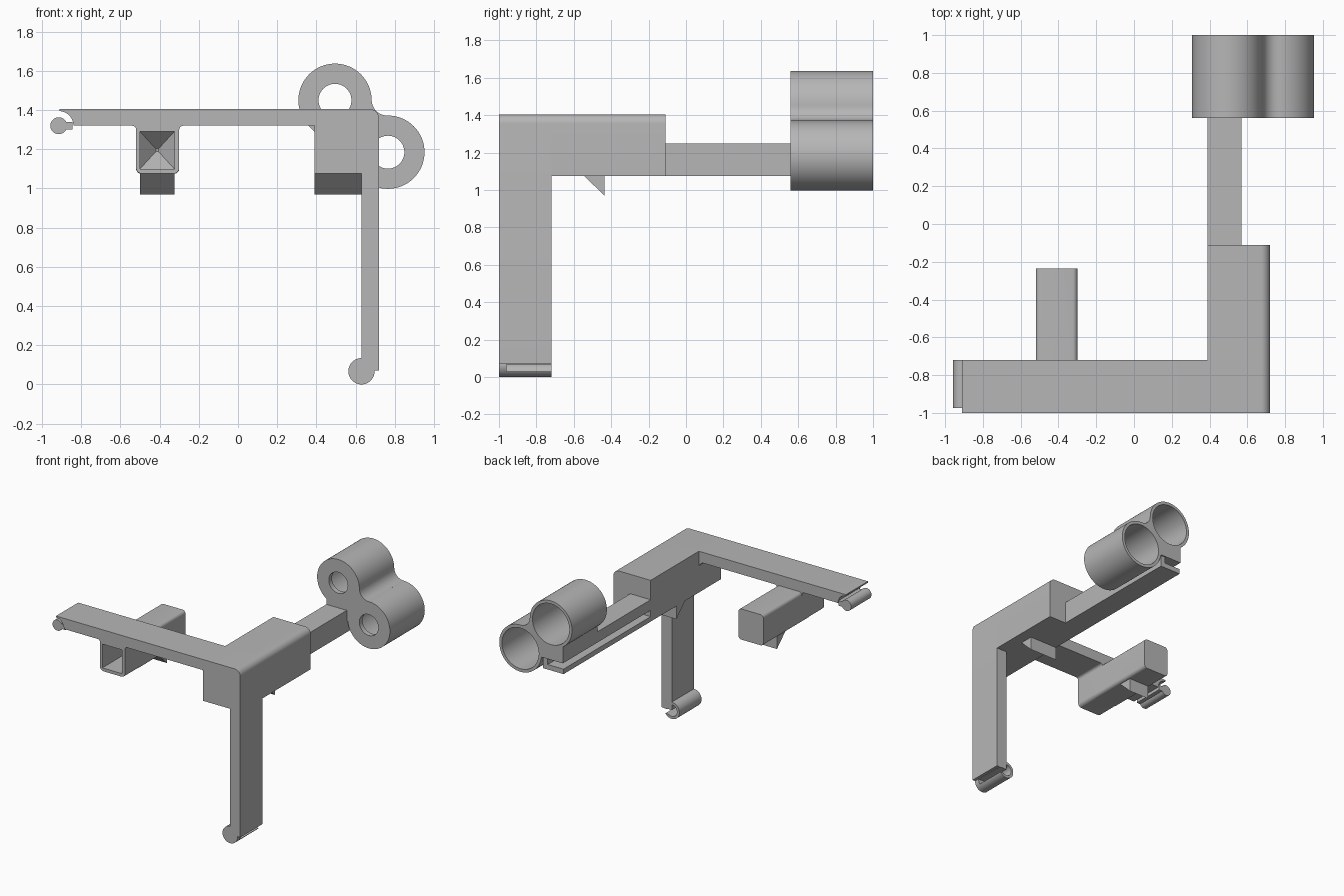
import bpy, bmesh
from math import sin, cos, pi, radians
from mathutils import Vector

cube = bpy.data.objects.get("Cube")
if cube:
    bpy.data.objects.remove(cube, do_unlink=True)

GREY = (0.47, 0.47, 0.47, 1.0)
grey = bpy.data.materials.new("plain grey")
grey.use_nodes = True
grey.diffuse_color = GREY
grey.node_tree.nodes["Principled BSDF"].inputs["Base Color"].default_value = GREY


def prism(name, profile, start, end, taper=1.0, axis="y"):
    """Extrude an outline along y (outline in x, z) or along x (outline in y, z)."""
    def place(a, b, t):
        return (a, t, b) if axis == "y" else (t, a, b)
    ca = sum(p[0] for p in profile) / len(profile)
    cb = sum(p[1] for p in profile) / len(profile)
    bm = bmesh.new()
    near = [bm.verts.new(place(a, b, start)) for a, b in profile]
    far = [bm.verts.new(place(ca + (a - ca) * taper, cb + (b - cb) * taper, end))
           for a, b in profile]
    bm.faces.new(near)
    bm.faces.new(far[::-1])
    for i in range(len(near)):
        j = (i + 1) % len(near)
        bm.faces.new((near[j], near[i], far[i], far[j]))
    bmesh.ops.recalc_face_normals(bm, faces=bm.faces)
    mesh = bpy.data.meshes.new(name)
    bm.to_mesh(mesh)
    bm.free()
    mesh.materials.append(grey)
    ob = bpy.data.objects.new(name, mesh)
    bpy.context.collection.objects.link(ob)
    return ob


def arc(x, z, r, a0, a1, n=12):
    steps = [radians(a0 + (a1 - a0) * i / n) for i in range(n + 1)]
    return [(x + r * cos(a), z + r * sin(a)) for a in steps]


def circle(x, z, r, n=48):
    return arc(x, z, r, 0, 360, n)[:-1]


def rect(x0, x1, z0, z1):
    return [(x0, z0), (x1, z0), (x1, z1), (x0, z1)]


def rounded(x0, x1, z0, z1, r):
    return (arc(x0 + r, z0 + r, r, 180, 270, 5) + arc(x1 - r, z0 + r, r, 270, 360, 5)
            + arc(x1 - r, z1 - r, r, 0, 90, 5) + arc(x0 + r, z1 - r, r, 90, 180, 5))


def combine(ob, other, operation="DIFFERENCE"):
    """Apply a boolean and remove the helper object."""
    mod = ob.modifiers.new("bool", "BOOLEAN")
    mod.operation, mod.solver, mod.object = operation, "EXACT", other
    bpy.context.view_layer.update()
    deps = bpy.context.evaluated_depsgraph_get()
    mesh = bpy.data.meshes.new_from_object(ob.evaluated_get(deps))
    ob.modifiers.clear()
    ob.data = mesh
    bpy.data.objects.remove(other, do_unlink=True)


FRONT, ARM_BACK, BLOCK_BACK = -1.0, -0.72, -0.11
TOP, UNDER, BASE = 1.405, 1.32, 1.075
corner = arc(0.67, TOP - 0.05, 0.05, 0, 90, 8)

# Arm and leg in one bent bar, with a hollowed tip for the hook
frame = prism("arm_and_leg", [(-0.91, UNDER), (0.39, UNDER), (0.39, BASE), (0.63, BASE),
                              (0.63, 0.07), (0.72, 0.07)] + corner + [(-0.91, TOP)],
              FRONT, ARM_BACK)
combine(frame, prism("tip_cutter", circle(-0.915, UNDER, 0.075), FRONT - 0.1, ARM_BACK + 0.1))

# Bead on the arm tip with its neck
bead = prism("arm_hook", circle(-0.915, UNDER, 0.043, 32), -0.975, ARM_BACK)
neck = prism("arm_hook_neck", rect(-0.9, -0.845, 1.3, 1.34), -0.975, ARM_BACK)

# Hollow clip at the foot, closed at the front and slit along one side
foot = prism("foot_clip", circle(0.63, 0.067, 0.067), FRONT, ARM_BACK)
combine(foot, prism("foot_bore", circle(0.63, 0.067, 0.046), -0.96, ARM_BACK + 0.1))
combine(foot, prism("foot_slit", rect(0.64, 0.75, 0.03, 0.068), -0.96, ARM_BACK + 0.1))

# Corner block running to the back
block = prism("corner_block", [(0.39, BASE), (0.72, BASE)] + corner + [(0.39, TOP)],
              ARM_BACK, BLOCK_BACK)
gusset = prism("corner_gusset", [(0.36, UNDER), (0.39, UNDER), (0.39, 1.29)],
               FRONT + 0.02, ARM_BACK)

# Square socket under the arm, with a tapered blind end
socket_outline = (arc(-0.54, 1.3, 0.02, 90, 0, 5) + arc(-0.49, BASE + 0.03, 0.03, 180, 270, 5)
                  + arc(-0.33, BASE + 0.03, 0.03, 270, 360, 5) + arc(-0.28, 1.3, 0.02, 180, 90, 5))
socket = prism("socket_tube", socket_outline, FRONT, ARM_BACK)
combine(socket, prism("socket_back", rounded(-0.52, -0.3, BASE, UNDER, 0.025),
                      ARM_BACK - 0.1, -0.235), "UNION")
hole = rect(-0.5, -0.325, 1.1, 1.29)
combine(socket, prism("socket_bore", hole, FRONT - 0.1, -0.36))
combine(socket, prism("socket_point", hole, -0.3601, -0.27, 0.08))

# Matching snap teeth below the socket and the block
for name, x0, x1 in (("socket_tooth", -0.5, -0.325), ("block_tooth", 0.39, 0.63)):
    prism(name, [(-0.545, BASE), (-0.435, BASE), (-0.435, 0.97)], x0, x1, axis="x")

# Rail with a side groove
rail = prism("rail", [(0.39, BASE), (0.57, BASE), (0.57, 1.25), (0.39, 1.25), (0.39, 1.165),
                      (0.53, 1.165), (0.53, 1.115), (0.39, 1.115)], BLOCK_BACK, 0.99)

# Twin cups joined by a filleted web
R, CUP_FRONT, CUP_BACK = 0.187, 0.56, 1.0
centres = [Vector((0.495, 1.45)), Vector((0.765, 1.185))]
mid = (centres[0] + centres[1]) / 2
along = centres[1] - centres[0]
fillet = 0.08
side = Vector((-along.y, along.x)).normalized()
fc = mid + side * ((R + fillet) ** 2 - (along.length / 2) ** 2) ** 0.5
touch = [fc + (c - fc).normalized() * fillet for c in centres]
angles = [(t - fc) for t in touch]
sweep = angles[0].angle(angles[1])
curve = []
for i in range(13):
    t = i / 12
    d = (angles[0] * sin((1 - t) * sweep) + angles[1] * sin(t * sweep)) / sin(sweep)
    curve.append(tuple(fc + d))
web = [tuple(centres[0])] + curve + [tuple(centres[1]), (0.6, 1.165), (0.39, 1.165), (0.39, 1.3)]
cups = prism("twin_cups", circle(*centres[0], R, 64), CUP_FRONT, CUP_BACK)
combine(cups, prism("second_cup", circle(*centres[1], R, 64), CUP_FRONT, CUP_BACK), "UNION")
combine(cups, prism("cup_web", web, CUP_FRONT, CUP_BACK), "UNION")
for c in centres:
    combine(cups, prism("cup_bore", circle(*c, 0.163, 64), CUP_FRONT + 0.04, CUP_BACK + 0.1))
    combine(cups, prism("cup_hole", circle(*c, 0.084), CUP_FRONT - 0.1, CUP_FRONT + 0.1))

# Smooth the round surfaces, keep edges crisp
bpy.ops.object.select_all(action="DESELECT")
for ob in bpy.context.collection.objects:
    if ob.type == "MESH":
        ob.select_set(True)
        bpy.context.view_layer.objects.active = ob
bpy.ops.object.shade_smooth_by_angle(angle=radians(30))
